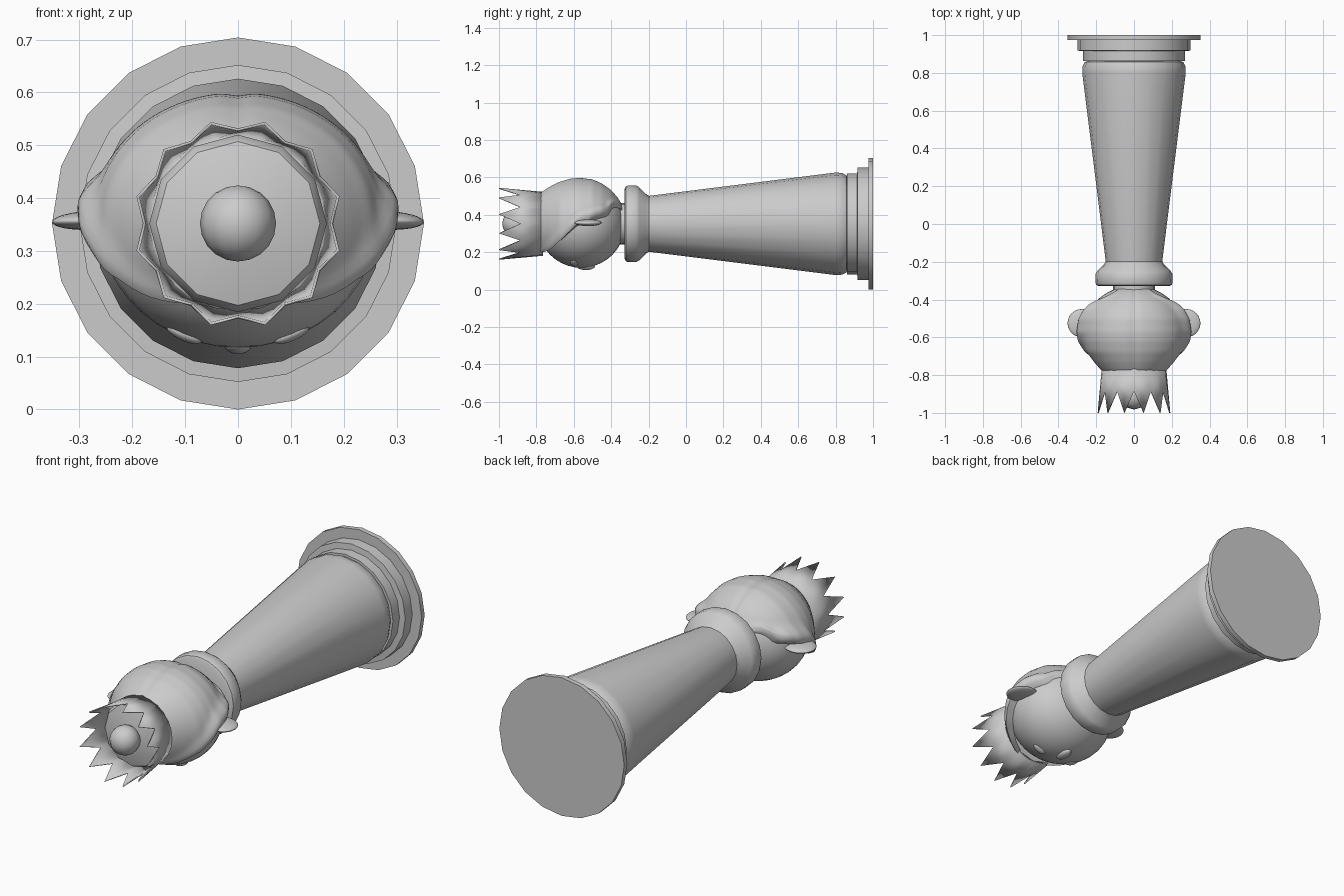
import bpy, bmesh, math
from math import sin, cos, pi, radians, exp
from mathutils import Vector

if "Cube" in bpy.data.objects:
    bpy.data.objects.remove(bpy.data.objects["Cube"])

AXIS = 0.352  # height of the lying piece's long axis


def finish(name, bm, smooth=35):
    bmesh.ops.recalc_face_normals(bm, faces=bm.faces)
    me = bpy.data.meshes.new(name)
    bm.to_mesh(me)
    bm.free()
    ob = bpy.data.objects.new(name, me)
    bpy.context.collection.objects.link(ob)
    if smooth:
        bpy.ops.object.select_all(action='DESELECT')
        bpy.context.view_layer.objects.active = ob
        ob.select_set(True)
        bpy.ops.object.shade_smooth_by_angle(angle=radians(smooth))
    return ob


def point(y, r, a):
    return Vector((r * sin(a), y, AXIS + r * cos(a)))


def lathe(name, profile, n=20):
    bm = bmesh.new()
    rings = [[bm.verts.new(point(y, r, 2 * pi * i / n)) for i in range(n)]
             for y, r in profile]
    for a, b in zip(rings, rings[1:]):
        for i in range(n):
            bm.faces.new((a[i], a[(i + 1) % n], b[(i + 1) % n], b[i]))
    bm.faces.new(rings[0])
    bm.faces.new(rings[-1])
    return finish(name, bm)


def ball(name, loc, size, rot_y=0, u=24, v=16, smooth=60):
    bm = bmesh.new()
    bmesh.ops.create_uvsphere(bm, u_segments=u, v_segments=v, radius=1)
    ob = finish(name, bm, smooth)
    ob.location, ob.scale, ob.rotation_euler = loc, size, (0, rot_y, 0)
    return ob


def interp(table, y):
    for (y0, v0), (y1, v1) in zip(table, table[1:]):
        if y <= y1:
            return v0 + (v1 - v0) * max(0, (y - y0) / (y1 - y0))
    return table[-1][1]


# Stepped base, tapered body and neck collar
lathe("base", [(1, .352), (.975, .352), (.975, .30), (.918, .30), (.915, .27),
               (.862, .27), (.862, .24), (.84, .24)])
lathe("body", [(.862, .245), (.858, .26), (.835, .272), (.80, .274), (-.21, .148)])
lathe("collar", [(-.195, .14), (-.197, .149), (-.215, .16), (-.25, .195), (-.265, .204),
                 (-.31, .205), (-.322, .20), (-.328, .188), (-.328, .08)])
lathe("neck", [(-.30, .11), (-.38, .11)])

# Head with eyes, nose and ears
ball("head", (0, -.56, AXIS), (.262, .235, .235), u=32, v=20)
ball("nose", (0, -.535, .124), (.027, .048, .019))
for side, s in (("right", 1), ("left", -1)):
    ball(side + "_eye", (s * .102, -.597, .143), (.036, .02, .013), -s * .42)
    ball(side + "_ear", (s * .275, -.525, .358), (.077, .075, .018), s * .04)

# Hair: cap of cross-sections whose edge follows the hairline, with a raised side lock
RADIUS = [(-.785, .16), (-.77, .174), (-.73, .20), (-.68, .225), (-.62, .243), (-.57, .248),
          (-.50, .24), (-.45, .218), (-.40, .182), (-.365, .142), (-.34, .10), (-.325, .06)]
EDGE = [(-.785, 158), (-.74, 138), (-.69, 118), (-.63, 103), (-.58, 93), (-.50, 87),
        (-.42, 80), (-.39, 62), (-.36, 50), (-.325, 48)]
LOCK = [(-.785, .004), (-.70, .012), (-.60, .028), (-.45, .034), (-.40, .02), (-.36, .004)]
bm = bmesh.new()
rows, ROWS, COLS = [], 36, 56
for j in range(ROWS + 1):
    y = -.785 + .46 * j / ROWS
    r0, edge, lock = interp(RADIUS, y), interp(EDGE, y), interp(LOCK, y)
    wide = .12 * max(0, min(1, (y + .79) / .12)) * min(1, (-.32 - y) / .1)
    row = []
    for i in range(COLS + 1):
        t = 2 * i / COLS - 1
        deg = abs(t) * edge
        r = r0 * (1 + wide * sin(radians(min(deg, 90))) ** 2)
        r -= .006 * exp(-(deg / 5) ** 2)                # centre parting
        r += lock * exp(-((edge - deg - 9) / 9) ** 2)   # lock along the hairline
        if i in (0, COLS):
            r *= .86                                    # tuck edge into head
        row.append(bm.verts.new(point(y, r, radians(t * edge))))
    rows.append(row)
for a, b in zip(rows, rows[1:]):
    for i in range(COLS):
        bm.faces.new((a[i], a[i + 1], b[i + 1], b[i]))
bm.faces.new(rows[0])
bm.faces.new(rows[-1])
finish("hair", bm, 45)

# Crown: twelve-pointed flaring band
bm = bmesh.new()
N = 24
low, top = [], []
for i in range(N):
    a = 2 * pi * i / N
    low.append(bm.verts.new(point(-.765, .171, a)))
    top.append(bm.verts.new(point(-1, .199, a) if i % 2 else point(-.885, .18, a)))
for i in range(N):
    k = (i + 1) % N
    bm.faces.new((low[i], low[k], top[k], top[i]))
crown = finish("crown", bm, 30)
thick = crown.modifiers.new("thickness", 'SOLIDIFY')
thick.thickness = .006

# Cap inside the crown, topped by a ball
lathe("crown_cap", [(-.765, .165), (-.83, .168), (-.85, .155), (-.87, .08), (-.873, .03)], 12)
ball("crown_ball", (0, -.91, AXIS), (.072, .072, .072), u=12, v=10)
